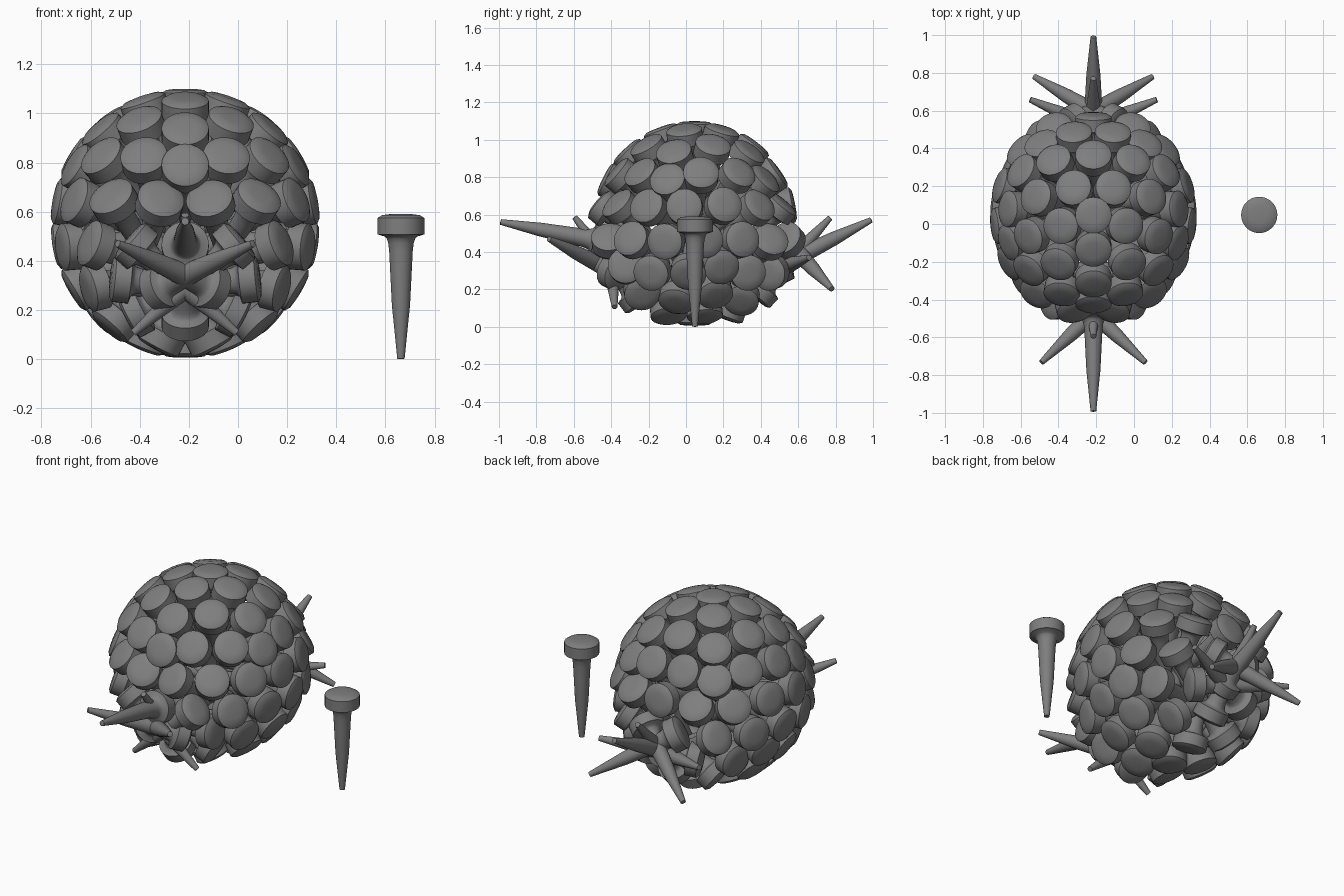
import bpy, bmesh
from math import sin, cos, radians, atan2, asin, sqrt
from itertools import combinations
from mathutils import Vector, Matrix

if "Cube" in bpy.data.objects:
    bpy.data.objects.remove(bpy.data.objects["Cube"])

CENTRE = Vector((-0.215, 0.046, 0.553))
RADIUS = 0.507           # distance of each peg's head middle from the ball centre

# Peg: lathe profile (radius, height), origin in the middle of the head
PROFILE = [(0, 0.040), (0.045, 0.039), (0.077, 0.035), (0.096, 0.023),
           (0.096, -0.043), (0.066, -0.052), (0.058, -0.060), (0.052, -0.078),
           (0.048, -0.11), (0.045, -0.17), (0.037, -0.33), (0.015, -0.549), (0, -0.551)]


def make_peg_mesh(segments=32):
    bm = bmesh.new()
    verts = [bm.verts.new((r, 0, z)) for r, z in PROFILE]
    edges = [bm.edges.new(pair) for pair in zip(verts, verts[1:])]
    bmesh.ops.spin(bm, geom=verts + edges, cent=(0, 0, 0), axis=(0, 0, 1),
                   angle=radians(360), steps=segments)
    bmesh.ops.remove_doubles(bm, verts=bm.verts, dist=1e-4)
    bmesh.ops.recalc_face_normals(bm, faces=bm.faces)
    mesh = bpy.data.meshes.new("peg")
    bm.to_mesh(mesh)
    bm.free()
    # Dark grey finish
    mat = bpy.data.materials.new("dark_grey")
    mat.diffuse_color = (0.21, 0.21, 0.21, 1)
    mat.use_nodes = True
    mat.node_tree.nodes["Principled BSDF"].inputs["Base Color"].default_value = mat.diffuse_color
    mesh.materials.append(mat)
    return mesh


def add_peg(name, mesh, location, head_dir):
    obj = bpy.data.objects.new(name, mesh)
    obj.location = location
    obj.rotation_mode = 'QUATERNION'
    obj.rotation_quaternion = head_dir.to_track_quat('Z', 'Y')
    bpy.context.collection.objects.link(obj)
    return obj


def head_direction(p):
    # Heads face outward above; the low front and back pegs twist so their tips stick out
    x, y, z = p.x, p.z, -p.y
    if y < -0.999:
        return p.copy()
    k = 1 / (1 + y)
    a = asin(max(-1, min(1, z)))
    b = atan2(-k * x * z, 1 - k * z * z)
    c = atan2(-x, y)
    rot = Matrix.Rotation(c, 3, 'Z') @ Matrix.Rotation(b, 3, 'Y') @ Matrix.Rotation(a, 3, 'X')
    h = rot @ Vector((0, 1, 0))
    return Vector((h.x, -h.z, h.y))


def ball_directions():
    # Icosahedron corners, edge thirds and face centres: 92 even directions
    lo, hi = 1 / sqrt(5), 2 / sqrt(5)
    corners = [Vector((0, 0, 1)), Vector((0, 0, -1))]
    for i in range(5):
        up, down = radians(-90 + 72 * i), radians(90 + 72 * i)
        corners.append(Vector((hi * cos(up), hi * sin(up), lo)))
        corners.append(Vector((hi * cos(down), hi * sin(down), -lo)))
    near = lambda u, v: u.dot(v) > 0.4
    points = list(corners)
    for u, v in combinations(corners, 2):
        if near(u, v):
            points += [2 * u + v, u + 2 * v]
    for u, v, w in combinations(corners, 3):
        if near(u, v) and near(v, w) and near(u, w):
            points.append(u + v + w)
    return [p.normalized() for p in points]


peg = make_peg_mesh()

# Loose peg standing beside the ball
loose = add_peg("loose_peg", peg, (0.663, 0.048, 0.551), Vector((0, 0, 1)))
bpy.context.view_layer.objects.active = loose
loose.select_set(True)
bpy.ops.object.shade_smooth_by_angle(angle=radians(35))

# Ball of pegs
for i, p in enumerate(ball_directions()):
    add_peg(f"ball_peg_{i + 1}", peg, CENTRE + p * RADIUS, head_direction(p))
